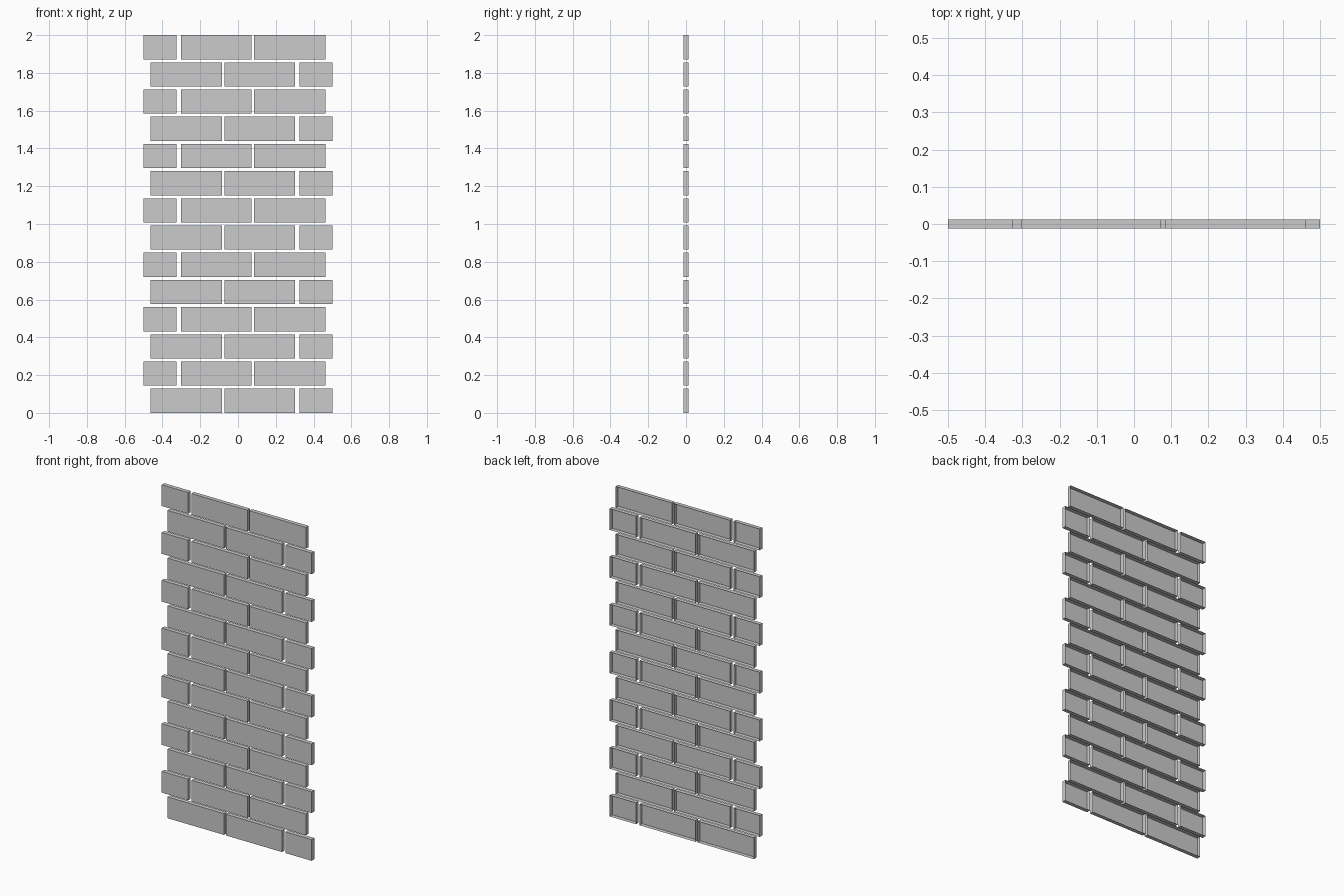
import bpy, bmesh
from mathutils import Matrix, Vector

if "Cube" in bpy.data.objects:
    bpy.data.objects.remove(bpy.data.objects["Cube"])

ROWS, HEIGHT, PITCH, DEPTH = 14, 0.128, 0.144, 0.025
# Brick spans along x for one course; alternate courses are mirrored
SPANS = [(-0.5, -0.325), (-0.302, 0.072), (0.085, 0.462)]


def add_brick(bm, x0, x1, z0):
    """Brick slip: front face and four sides, open at the back."""
    centre = Vector(((x0 + x1) / 2, 0, z0 + HEIGHT / 2))
    size = Matrix.Diagonal((x1 - x0, DEPTH, HEIGHT, 1))
    verts = bmesh.ops.create_cube(bm, size=1, matrix=Matrix.Translation(centre) @ size)["verts"]
    faces = {f for v in verts for f in v.link_faces}
    back = [f for f in faces if f.calc_center_median().y > DEPTH * 0.4]
    bmesh.ops.delete(bm, geom=back, context='FACES_ONLY')


# One object per course of bricks
for row in range(ROWS):
    bm = bmesh.new()
    for a, b in SPANS:
        x0, x1 = (a, b) if row % 2 else (-b, -a)
        add_brick(bm, x0, x1, row * PITCH)
    name = f"brick_course_{row + 1}"
    mesh = bpy.data.meshes.new(name)
    bm.to_mesh(mesh)
    bm.free()
    bpy.context.collection.objects.link(bpy.data.objects.new(name, mesh))
